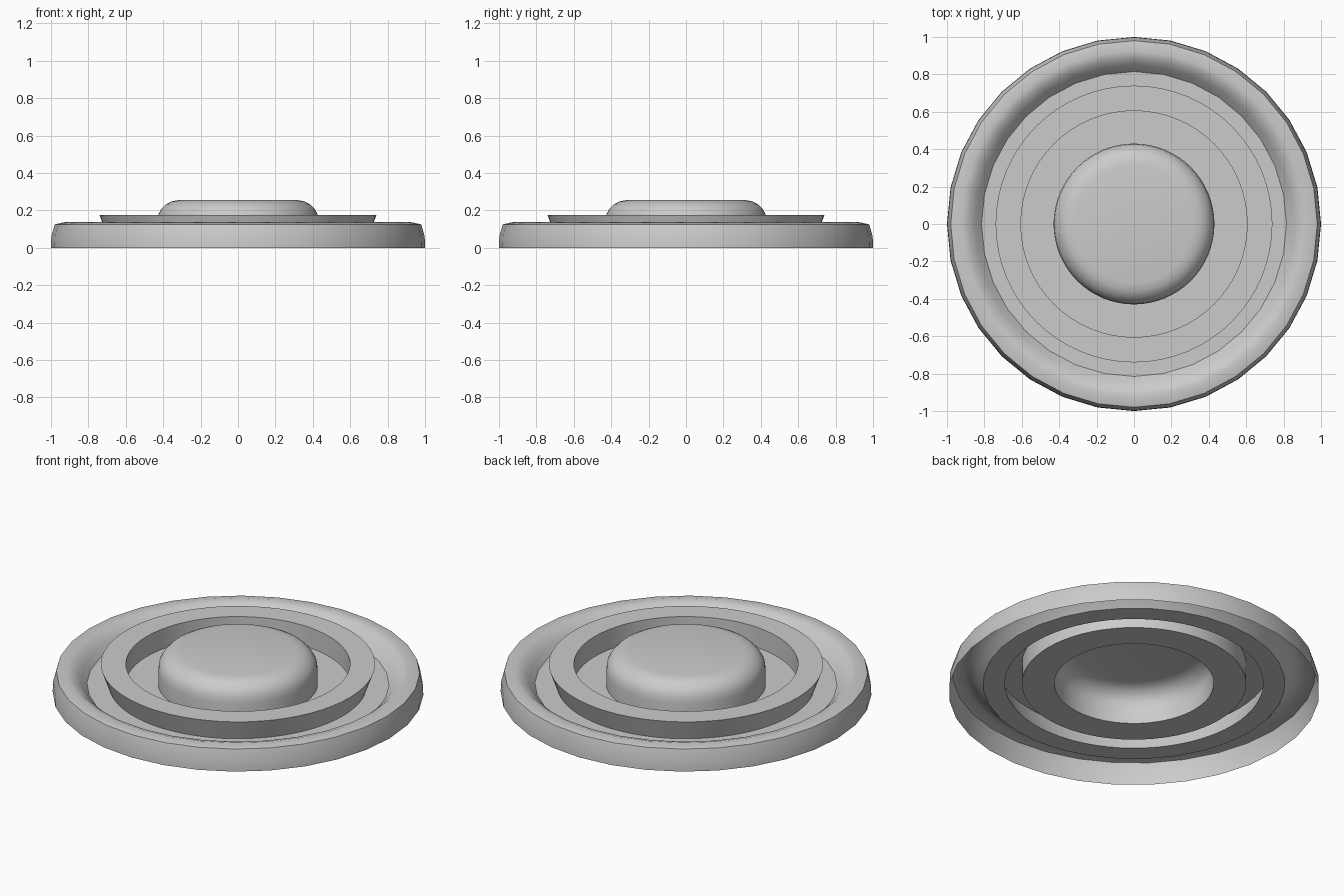
import bpy, bmesh
from math import cos, sin, pi, radians

if "Cube" in bpy.data.objects:
    bpy.data.objects.remove(bpy.data.objects["Cube"])


def lathe(name, profile, segs, coarse_edge=False):
    """Revolve (radius, z) points into an open shell; radius 0 closes with a cap."""
    bm = bmesh.new()
    rings = []
    for i, (r, z) in enumerate(profile):
        ring = []
        for k in range(segs):
            a = 2 * pi * k / segs
            # lay odd points of the first ring on the coarser neighbour's edges
            q = r * cos(2 * pi / segs) if coarse_edge and i == 0 and k % 2 else r
            ring.append(bm.verts.new((q * cos(a), q * sin(a), z)))
        rings.append(ring)
    for lo, hi in zip(rings, rings[1:]):
        for k in range(segs):
            n = (k + 1) % segs
            bm.faces.new((lo[k], lo[n], hi[n], hi[k]))
    if profile[-1][0] < 0.4:
        bm.faces.new(rings[-1])
    mesh = bpy.data.meshes.new(name)
    bm.to_mesh(mesh)
    bm.free()
    obj = bpy.data.objects.new(name, mesh)
    bpy.context.collection.objects.link(obj)
    bpy.ops.object.select_all(action='DESELECT')
    bpy.context.view_layer.objects.active = obj
    obj.select_set(True)
    bpy.ops.object.shade_smooth_by_angle(angle=radians(32))
    return obj


FLOOR = 0.055

# faceted outer rim: skirt, rounded crest, slope down into the trough
lathe("outer_rim", [(1.0, 0), (0.998, 0.06), (0.98, 0.125), (0.925, 0.137),
                    (0.885, 0.125), (0.85, 0.095), (0.815, FLOOR)], 32)

# trough floor and raised flat ring with an undercut outer wall
lathe("raised_ring", [(0.815, FLOOR), (0.697, FLOOR), (0.74, 0.175),
                      (0.605, 0.175), (0.605, FLOOR)], 64, True)

# inner floor and rounded centre button
lathe("centre_button", [(0.605, FLOOR), (0.43, FLOOR), (0.43, 0.14), (0.425, 0.18),
                        (0.41, 0.208), (0.385, 0.233), (0.355, 0.248),
                        (0.315, 0.255)], 64)
